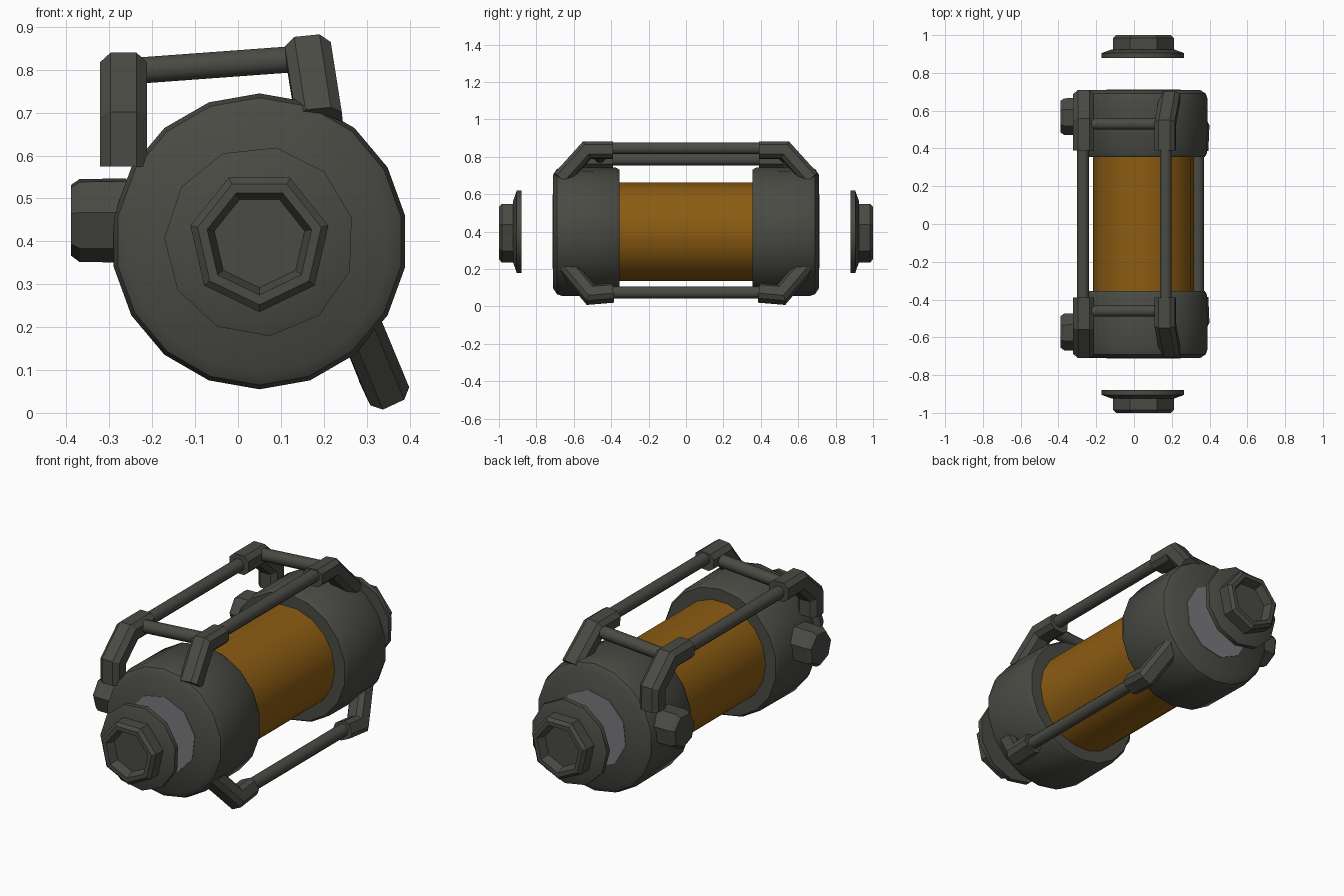
import bpy, bmesh, math
from mathutils import Vector

if "Cube" in bpy.data.objects:
    bpy.data.objects.remove(bpy.data.objects["Cube"])


def material(name, rgb):
    m = bpy.data.materials.new(name)
    m.diffuse_color = (*rgb, 1)
    m.use_nodes = True
    m.node_tree.nodes["Principled BSDF"].inputs["Base Color"].default_value = m.diffuse_color
    return m


METAL = material("dark_metal", (0.068, 0.069, 0.058))
AMBER = material("amber_core", (0.26, 0.107, 0.006))
GREY = material("light_grey", (0.19, 0.19, 0.2))
CX, CZ = 0.05, 0.40          # main axis of the canister, running along y


def build(name, rings, mat, smooth=35):
    """Skin a list of equal-length vertex rings and close both ends."""
    bm = bmesh.new()
    vs = [[bm.verts.new(p) for p in ring] for ring in rings]
    n = len(vs[0])
    for a, b in zip(vs, vs[1:]):
        for i in range(n):
            j = (i + 1) % n
            bm.faces.new((a[i], a[j], b[j], b[i]))
    bm.faces.new(vs[0])
    bm.faces.new(vs[-1])
    bmesh.ops.recalc_face_normals(bm, faces=bm.faces)
    me = bpy.data.meshes.new(name)
    bm.to_mesh(me)
    bm.free()
    ob = bpy.data.objects.new(name, me)
    bpy.context.collection.objects.link(ob)
    me.materials.append(mat)
    bpy.ops.object.select_all(action='DESELECT')
    ob.select_set(True)
    bpy.context.view_layer.objects.active = ob
    bpy.ops.object.shade_smooth_by_angle(angle=math.radians(smooth))
    return ob


def circle(c, u, v, r, n, phase=0):
    return [c + r * (math.cos(phase + 2 * math.pi * i / n) * u +
                     math.sin(phase + 2 * math.pi * i / n) * v) for i in range(n)]


def lathe(name, profile, n, mat, side=1, phase=0, smooth=35):
    """Profile of (y, radius) turned about the main axis."""
    u, v = Vector((1, 0, 0)), Vector((0, 0, 1))
    return build(name, [circle(Vector((CX, y * side, CZ)), u, v, r, n, phase)
                        for y, r in profile], mat, smooth)


def rod(name, a, b, r, n=8):
    a, b = Vector(a), Vector(b)
    d = (b - a).normalized()
    u = d.orthogonal().normalized()
    v = d.cross(u)
    return build(name, [circle(p, u, v, r, n, math.pi / n) for p in (a, b)], METAL, 50)


def bracket(name, path, lateral, w, t, side):
    """Chamfered bar swept along a bent path with mitred corners."""
    pts = [Vector(p) for p in path]
    lat = Vector(lateral).normalized()
    rings = []
    for i, p in enumerate(pts):
        d0 = (p - pts[max(i - 1, 0)]).normalized()
        d1 = (pts[min(i + 1, len(pts) - 1)] - p).normalized()
        tan = (d0 + d1).normalized()
        cosh = max(tan.dot(d1 if d1.length else d0), 0.5)
        nrm = tan.cross(lat).normalized() / cosh
        k = 0.55
        sec = [(1, k), (k, 1), (-k, 1), (-1, k), (-1, -k), (-k, -1), (k, -1), (1, -k)]
        ring = [p + lat * (w * a) + nrm * (t * b) for a, b in sec]
        rings.append([Vector((q.x, q.y * side, q.z)) for q in ring])
    return build(name, rings, METAL, 30)


# glowing core
lathe("amber_core", [(-0.40, 0.267), (0.40, 0.267)], 18, AMBER)

for s, tag in ((-1, "front"), (1, "back")):
    # end caps with rounded outer rim
    lathe(tag + "_cap", [(0.355, 0.25), (0.355, 0.33), (0.375, 0.342), (0.66, 0.345),
                         (0.69, 0.335), (0.71, 0.305)], 18, METAL, s, math.pi / 2)
    # pale disc on the cap face
    lathe(tag + "_disc", [(0.705, 0.20), (0.713, 0.20)], 10, GREY, s, 0.2)
    # floating plug: flange and seven-sided nut with recess
    lathe(tag + "_flange", [(0.88, 0.222), (0.905, 0.222), (0.925, 0.165)],
          11, METAL, s, 0.25)
    lathe(tag + "_plug_nut", [(0.91, 0.165), (0.985, 0.165), (1.0, 0.148),
                              (1.0, 0.125), (0.955, 0.108)], 7, METAL, s, -math.pi / 2)
    # side bolts on the left
    yb = 0.57 * s
    X = (Vector((0, 1, 0)), Vector((0, 0, 1)))
    build(tag + "_side_bolt", [circle(Vector((x, yb, 0.452)), *X, r, 7, 0.3)
                               for x, r in ((-0.26, 0.102), (-0.37, 0.1), (-0.39, 0.085))],
          METAL, 30)
    # brackets carrying the guard rods
    bracket(tag + "_left_bracket",
            [(-0.267, 0.39, 0.79), (-0.267, 0.54, 0.79),
             (-0.267, 0.66, 0.68), (-0.267, 0.66, 0.575)], (1, 0, 0), 0.055, 0.05, s)
    bracket(tag + "_right_bracket",
            [(0.165, 0.39, 0.835), (0.165, 0.53, 0.835), (0.19, 0.67, 0.68)],
            (1, 0, 0.1), 0.054, 0.045, s)
    bracket(tag + "_lower_bracket",
            [(0.338, 0.39, 0.072), (0.343, 0.51, 0.062), (0.28, 0.64, 0.215)],
            (0.9, 0, 0.42), 0.05, 0.045, s)
    # cross bar between the two upper brackets
    yc = 0.53 if s > 0 else -0.46
    rod(tag + "_cross_bar", (-0.25, yc, 0.797), (0.16, yc, 0.827), 0.033)

# long guard rods
for name, x, z in (("left_rod", -0.27, 0.785), ("right_rod", 0.168, 0.845),
                   ("lower_rod", 0.338, 0.074)):
    rod(name, (x, -0.45, z), (x, 0.45, z), 0.034)
